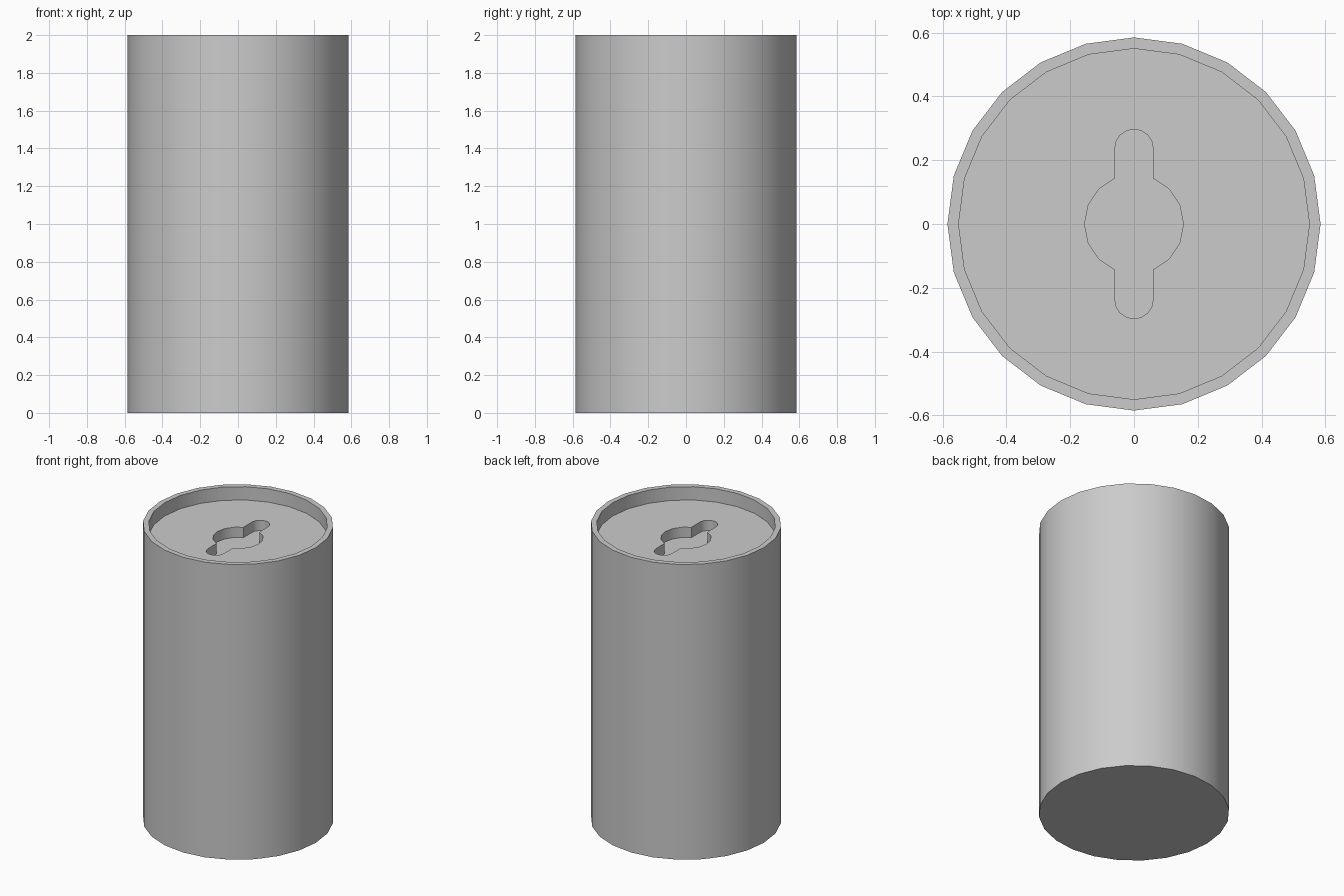
import bpy, bmesh
from math import sin, cos, pi, radians, asin

cube = bpy.data.objects.get("Cube")
if cube:
    bpy.data.objects.remove(cube, do_unlink=True)

HEIGHT, SIDES = 2.0, 24
OUTER, INNER = 0.585, 0.55
LID_Z = HEIGHT - 0.09
POCKET_Z = LID_Z - 0.07
HOLE_R, SLOT_HALF, SLOT_CENTRE = 0.155, 0.06, 0.237

grey = bpy.data.materials.new("light grey")
grey.use_nodes = True
colour = (0.6, 0.6, 0.6, 1)
grey.diffuse_color = colour
grey.node_tree.nodes["Principled BSDF"].inputs["Base Color"].default_value = colour


def circle(radius, sides):
    return [(radius * cos(2 * pi * i / sides), radius * sin(2 * pi * i / sides))
            for i in range(sides)]


def keyhole():
    """Round hole with a round-ended slot on the front and the back."""
    start = asin(SLOT_HALF / HOLE_R)
    step = pi / 8
    side = [(HOLE_R * cos(i * step), HOLE_R * sin(i * step)) for i in range(-2, 3)]
    corner = (SLOT_HALF, HOLE_R * cos(start))
    end = [(SLOT_HALF * cos(i * pi / 8), SLOT_CENTRE + SLOT_HALF * sin(i * pi / 8))
           for i in range(9)]
    half = side + [corner] + end + [(-corner[0], corner[1])]
    return half + [(-x, -y) for x, y in half]


def loop(bm, outline, z):
    return [bm.verts.new((x, y, z)) for x, y in outline]


def bridge(bm, a, b):
    for i in range(len(a)):
        j = (i + 1) % len(a)
        bm.faces.new((a[i], a[j], b[j], b[i]))


bm = bmesh.new()

# Outer wall, flat rim and recessed inner wall
rings = [loop(bm, circle(r, SIDES), z) for r, z in
         ((OUTER, 0), (OUTER, HEIGHT), (INNER, HEIGHT), (INNER, LID_Z))]
for a, b in zip(rings, rings[1:]):
    bridge(bm, a, b)
bm.faces.new(rings[0][::-1])

# Keyhole pocket sunk into the lid
outline = keyhole()
lip, floor = loop(bm, outline, LID_Z), loop(bm, outline, POCKET_Z)
bridge(bm, lip, floor)
bm.faces.new(floor)

# Lid face between the inner wall and the pocket
edges = [bm.edges.get((ring[i - 1], ring[i]))
         for ring in (rings[-1], lip) for i in range(len(ring))]
bmesh.ops.triangle_fill(bm, use_beauty=True, edges=edges, normal=(0, 0, 1))
bmesh.ops.recalc_face_normals(bm, faces=bm.faces)

mesh = bpy.data.meshes.new("can_body")
bm.to_mesh(mesh)
bm.free()
mesh.materials.append(grey)
can = bpy.data.objects.new("can_body", mesh)
bpy.context.collection.objects.link(can)

# Smooth walls with crisp rims
for other in bpy.context.selected_objects:
    other.select_set(False)
can.select_set(True)
bpy.context.view_layer.objects.active = can
bpy.ops.object.shade_smooth_by_angle(angle=radians(30))
